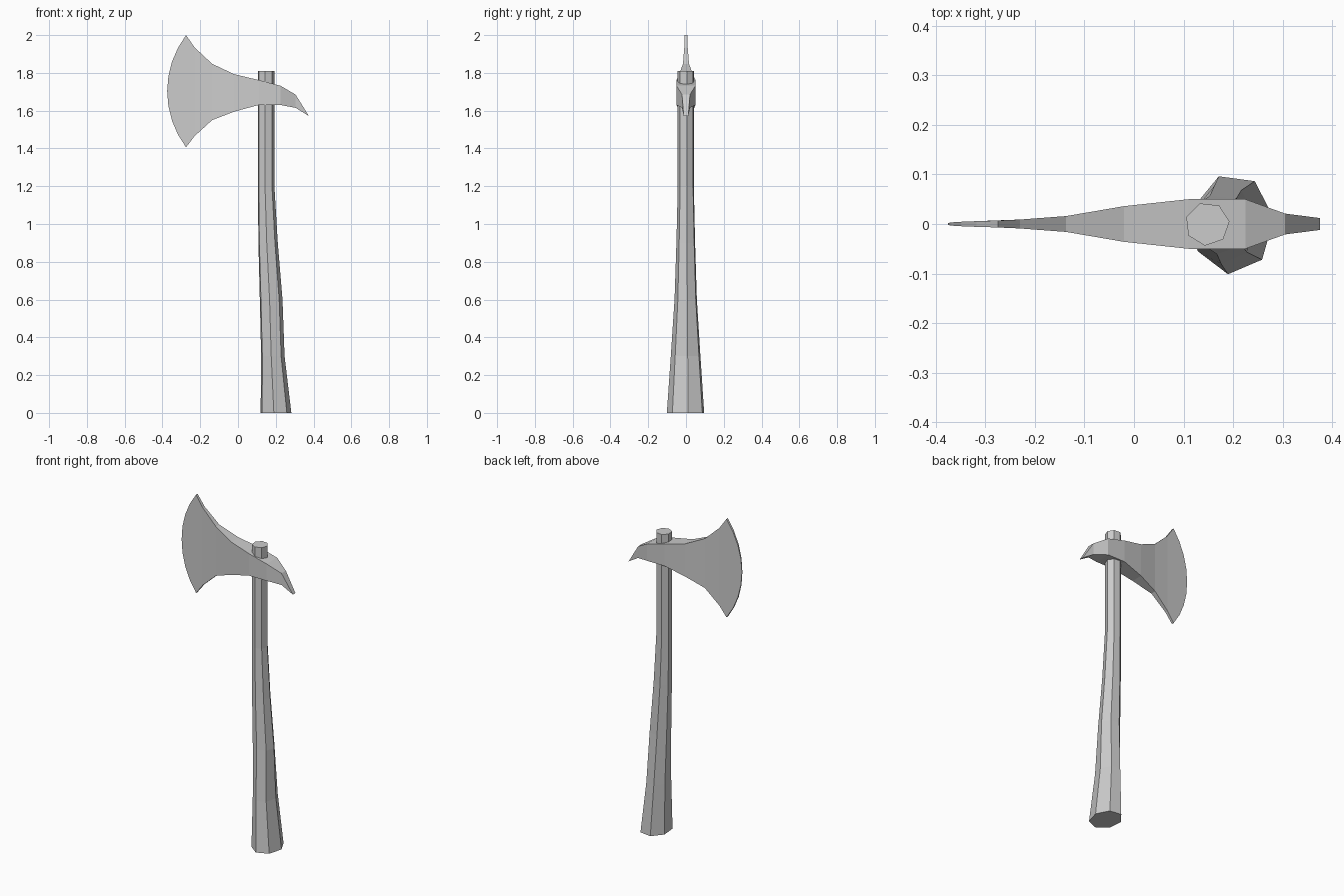
import bpy, bmesh, math

if "Cube" in bpy.data.objects:
    bpy.data.objects.remove(bpy.data.objects["Cube"])


def finish(bm, name):
    bmesh.ops.recalc_face_normals(bm, faces=bm.faces[:])
    mesh = bpy.data.meshes.new(name)
    bm.to_mesh(mesh)
    bm.free()
    obj = bpy.data.objects.new(name, mesh)
    bpy.context.collection.objects.link(obj)
    return obj


# Handle: seven-sided loft, swelling towards the foot
SIDES = 7
START = math.radians(6.5)
# z, centre x, x radius, y radius
rings = [(0.0, 0.199, 0.084, 0.102),
         (0.3, 0.183, 0.064, 0.081),
         (0.6, 0.174, 0.062, 0.061),
         (0.9, 0.158, 0.053, 0.051),
         (1.2, 0.148, 0.045, 0.044),
         (1.81, 0.148, 0.045, 0.044)]
bm = bmesh.new()
loops = []
for z, cx, rx, ry in rings:
    angles = [START + 2 * math.pi * i / SIDES for i in range(SIDES)]
    loops.append([bm.verts.new((cx + rx * math.cos(a), ry * math.sin(a), z)) for a in angles])
for lo, hi in zip(loops, loops[1:]):
    for i in range(SIDES):
        j = (i + 1) % SIDES
        bm.faces.new((lo[i], lo[j], hi[j], hi[i]))
bm.faces.new(loops[0])
bm.faces.new(loops[-1])
finish(bm, "handle")

# Axe head columns from spike to blade: x, top z, bottom z, half thickness
columns = [(0.305, 1.685, 1.615, 0.021),
           (0.225, 1.732, 1.63, 0.05),
           (0.11, 1.762, 1.63, 0.05),
           (-0.02, 1.793, 1.595, 0.036),
           (-0.137, 1.848, 1.55, 0.016),
           (-0.23, 1.935, 1.465, 0.009)]
outline = [(0.375, 1.572, 0.012)]
outline += [(x, top, t) for x, top, bot, t in columns]

# Curved cutting edge, thinnest in the middle
MID_Z, HALF, RADIUS, STEPS = 1.703, 0.297, 0.491, 8
spread = math.asin(HALF / RADIUS)
for i in range(STEPS + 1):
    f = 1 - 2 * i / STEPS
    a = f * spread
    outline.append((-0.375 + RADIUS * (1 - math.cos(a)),
                    MID_Z + RADIUS * math.sin(a), 0.002 + 0.005 * abs(f)))
outline += [(x, bot, t) for x, top, bot, t in reversed(columns)]

# Axe head: two mirrored cheeks joined by a rim
bm = bmesh.new()
front, back = [[bm.verts.new((x, s * t, z)) for x, z, t in outline] for s in (-1, 1)]
n, k = len(outline), len(columns)
for side in (front, back):
    bm.faces.new((side[0], side[1], side[n - 1]))
    for i in range(1, k):
        bm.faces.new((side[i], side[i + 1], side[n - i - 1], side[n - i]))
    bm.faces.new(side[k:n - k + 1])
for i in range(n):
    j = (i + 1) % n
    bm.faces.new((front[i], front[j], back[j], back[i]))
finish(bm, "axe_head")
